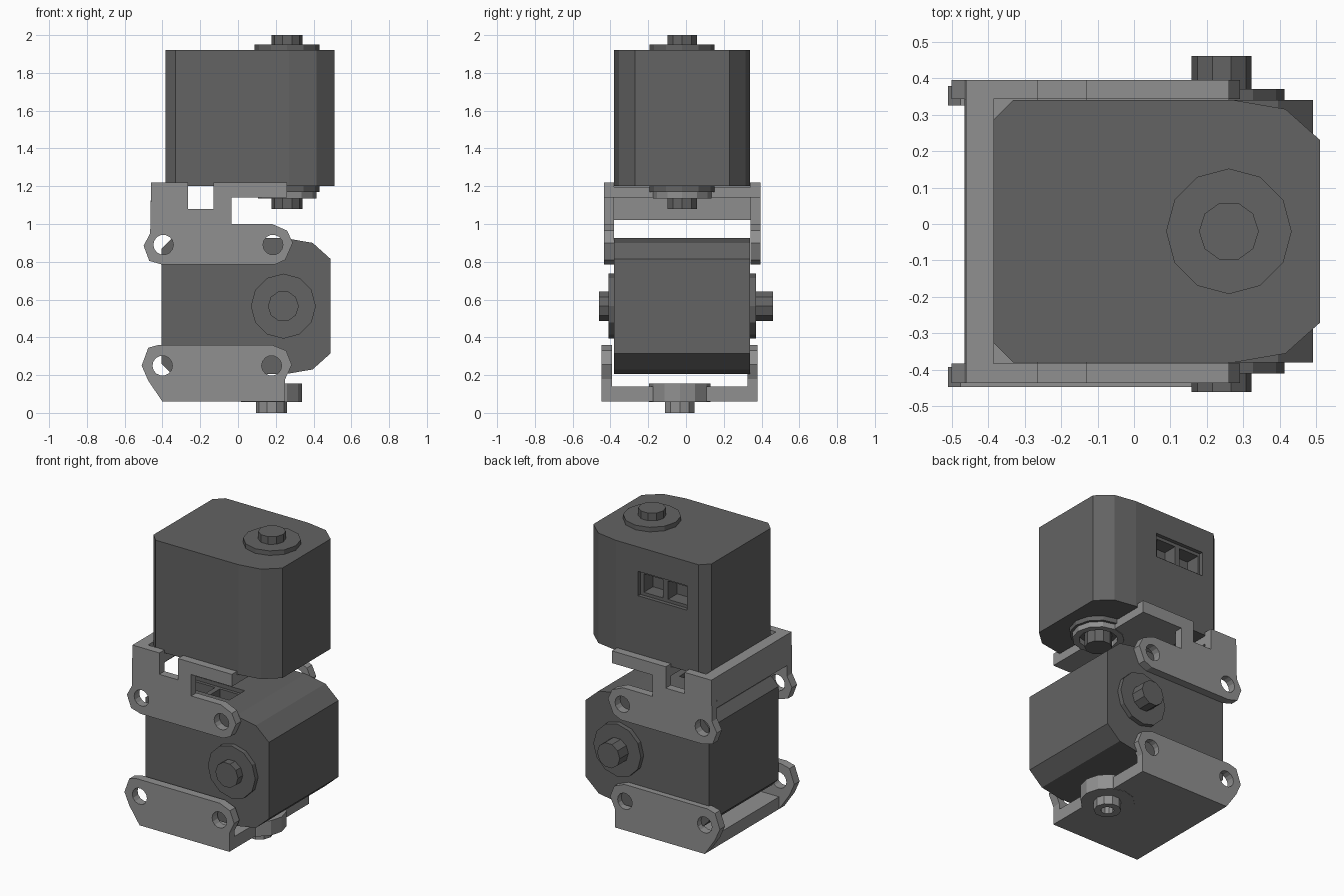
import bpy, bmesh
from math import cos, sin, pi
from mathutils import Matrix, Vector

cube = bpy.data.objects.get("Cube")
if cube:
    bpy.data.objects.remove(cube, do_unlink=True)


def material(name, grey):
    m = bpy.data.materials.new(name)
    m.use_nodes = True
    colour = (grey, grey, grey, 1)
    m.diffuse_color = colour
    node = next(n for n in m.node_tree.nodes if n.type == 'BSDF_PRINCIPLED')
    node.inputs["Base Color"].default_value = colour
    return m


DARK = material("dark grey plastic", 0.125)
LIGHT = material("light grey plastic", 0.28)


def prism(name, pts, axis, lo, hi, mat):
    """Extrude a 2D profile along y or z."""
    bm = bmesh.new()
    place = (lambda p: (p[0], lo, p[1])) if axis == 'y' else (lambda p: (p[0], p[1], lo))
    face = bm.faces.new([bm.verts.new(place(p)) for p in pts])
    res = bmesh.ops.extrude_face_region(bm, geom=[face])
    step = Vector((0, hi - lo, 0)) if axis == 'y' else Vector((0, 0, hi - lo))
    bmesh.ops.translate(bm, vec=step, verts=[g for g in res['geom'] if isinstance(g, bmesh.types.BMVert)])
    bmesh.ops.recalc_face_normals(bm, faces=bm.faces)
    mesh = bpy.data.meshes.new(name)
    bm.to_mesh(mesh)
    bm.free()
    mesh.materials.append(mat)
    ob = bpy.data.objects.new(name, mesh)
    bpy.context.scene.collection.objects.link(ob)
    return ob


def circle(cx, cy, r, n):
    return [(cx + r * cos(2 * pi * i / n), cy + r * sin(2 * pi * i / n)) for i in range(n)]


def rect(x0, x1, y0, y1):
    return [(x0, y0), (x1, y0), (x1, y1), (x0, y1)]


def cut(ob, cutters):
    """Subtract the cutters, then remove them."""
    for c in cutters:
        c.hide_render = True
        mod = ob.modifiers.new("cut", 'BOOLEAN')
        mod.operation = 'DIFFERENCE'
        mod.solver = 'EXACT'
        mod.object = c
    graph = bpy.context.evaluated_depsgraph_get()
    mesh = bpy.data.meshes.new_from_object(ob.evaluated_get(graph))
    ob.modifiers.clear()
    ob.data = mesh
    for c in cutters:
        bpy.data.objects.remove(c, do_unlink=True)


def servo(prefix, matrix):
    """Servo around its own z axis, with the output shaft at the origin."""
    half = [(0.01, 0.36), (0.155, 0.335), (0.25, 0.25)]
    back = [(-0.645, 0.305), (-0.59, 0.36)]
    side = back + half
    outline = side + [(x, -y) for x, y in reversed(side)]
    body = prism(prefix + "_body", outline, 'z', -0.36, 0.36, DARK)
    # cable socket: shallow frame and two pockets
    cut(body, [prism("frame_cutter", rect(-0.505, -0.15, 0.04, 0.20), 'y', 0.335, 0.4, DARK)])
    cut(body, [prism("pocket_cutter", rect(x, x + 0.14, 0.06, 0.18), 'y', 0.24, 0.4, DARK)
               for x in (-0.49, -0.315)])
    parts = [body]
    for end, sign, tip in (("top", 1, 0.44), ("bottom", -1, 0.48)):
        lo, hi = sorted((sign * 0.35, sign * 0.39))
        parts.append(prism(f"{prefix}_{end}_flange", circle(0, 0, 0.172, 12), 'z', lo, hi, DARK))
        lo, hi = sorted((sign * 0.38, sign * tip))
        parts.append(prism(f"{prefix}_{end}_shaft", circle(0, 0, 0.082, 10), 'z', lo, hi, DARK))
    for p in parts:
        p.data.transform(matrix)


servo("upper_servo", Matrix.Translation((0.26, -0.02, 1.56)))
servo("lower_servo", Matrix.Translation((0.24, -0.02, 0.565)) @ Matrix.Rotation(pi / 2, 4, 'X'))


def side_plates(prefix, profile, spans, holes):
    for side, (lo, hi) in zip(("front", "back"), spans):
        plate = prism(f"{prefix}_{side}_plate", profile, 'y', lo, hi, LIGHT)
        cut(plate, [prism("hole_cutter", circle(x, z, 0.053, 14), 'y', lo - 0.1, hi + 0.1, LIGHT)
                    for x, z in holes])


# upper bracket
upper_profile = [(-0.46, 1.22), (-0.465, 0.95), (-0.50, 0.885), (-0.47, 0.805), (-0.40, 0.785),
                 (0.195, 0.785), (0.25, 0.81), (0.29, 0.90), (0.26, 0.965), (0.18, 1.0),
                 (-0.035, 1.0), (-0.035, 1.14), (0.26, 1.14), (0.26, 1.22),
                 (-0.13, 1.22), (-0.13, 1.08), (-0.265, 1.08), (-0.265, 1.22)]
side_plates("upper_bracket", upper_profile, ((-0.435, -0.382), (0.342, 0.395)),
            ((-0.395, 0.89), (0.185, 0.89)))
prism("upper_bracket_rear_wall", [(-0.46, 1.22), (-0.464, 1.02), (-0.41, 1.02), (-0.405, 1.14),
                                  (-0.265, 1.14), (-0.265, 1.195), (-0.385, 1.195), (-0.385, 1.22)],
      'y', -0.383, 0.343, LIGHT)
floor = prism("upper_bracket_floor", rect(-0.13, 0.26, -0.383, 0.343), 'z', 1.14, 1.195, LIGHT)
cut(floor, [prism("bore_cutter", circle(0.26, -0.02, 0.115, 12), 'z', 1.0, 1.3, LIGHT)])
ring = prism("upper_bracket_ring", circle(0.26, -0.02, 0.155, 12), 'z', 1.135, 1.175, LIGHT)
cut(ring, [prism("bore_cutter", circle(0.26, -0.02, 0.115, 12), 'z', 1.0, 1.3, LIGHT)])

# lower bracket
lower_profile = [(-0.40, 0.06), (0.25, 0.06), (0.25, 0.18), (0.285, 0.255), (0.255, 0.33),
                 (0.18, 0.36), (-0.42, 0.36), (-0.475, 0.345), (-0.51, 0.25), (-0.475, 0.17)]
side_plates("lower_bracket", lower_profile, ((-0.447, -0.392), (0.325, 0.378)),
            ((-0.40, 0.25), (0.178, 0.25)))
prism("lower_bracket_floor", rect(-0.40, 0.25, -0.393, 0.326), 'z', 0.06, 0.14, LIGHT)
prism("lower_bracket_boss", circle(0.178, -0.033, 0.162, 12), 'z', 0.058, 0.155, LIGHT)
stub = prism("lower_bracket_stub", circle(0.178, -0.033, 0.082, 10), 'z', 0.0, 0.07, LIGHT)
cut(stub, [prism("bore_cutter", circle(0.178, -0.033, 0.04, 10), 'z', -0.1, 0.06, LIGHT)])
